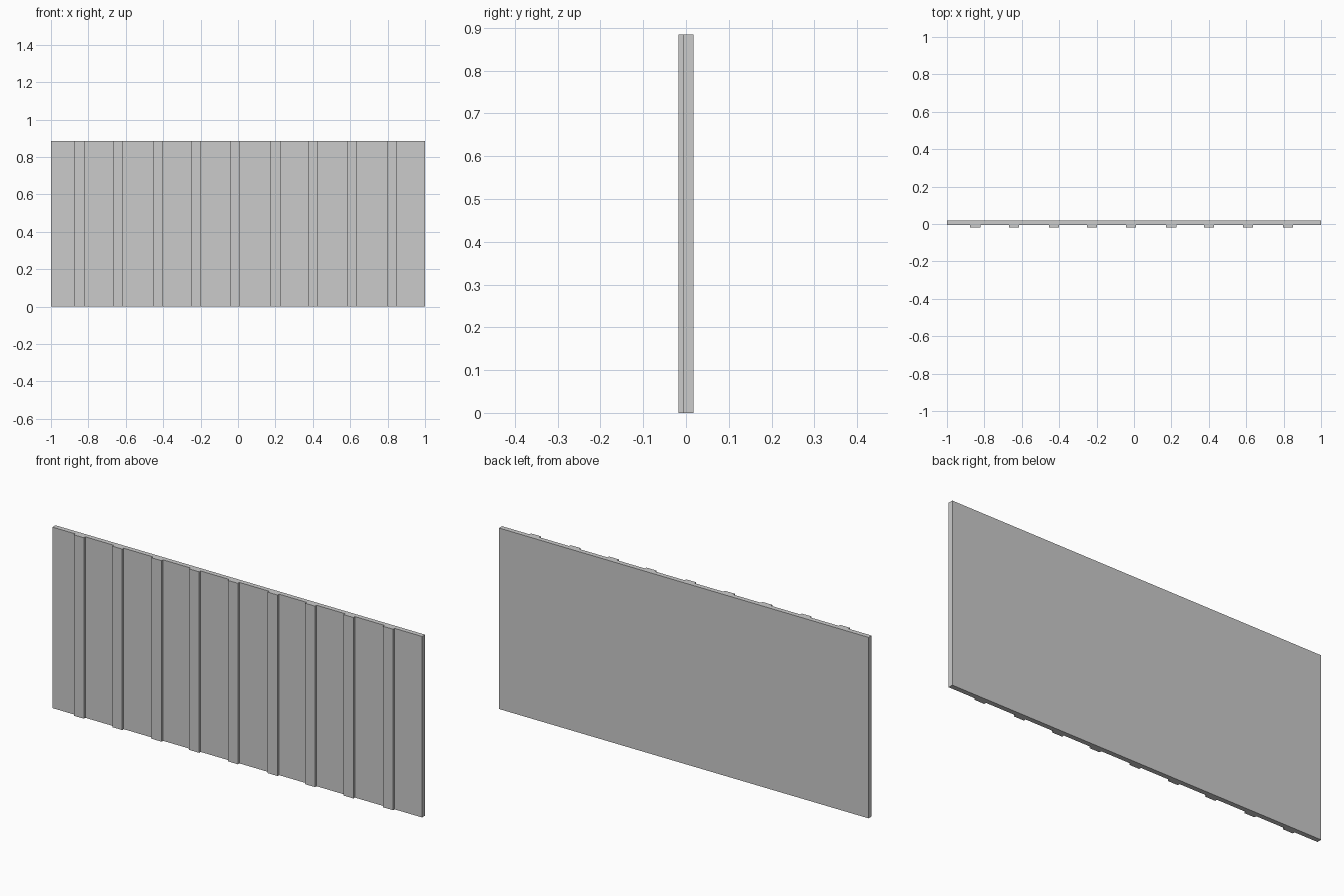
import bpy

if "Cube" in bpy.data.objects:
    bpy.data.objects.remove(bpy.data.objects["Cube"])

HEIGHT = 0.885
BACK, FACE, FRONT = 0.0175, -0.006, -0.0175


def box(name, x0, x1, y0, y1, z0, z1):
    bpy.ops.mesh.primitive_cube_add(
        size=1, location=((x0 + x1) / 2, (y0 + y1) / 2, (z0 + z1) / 2))
    ob = bpy.context.object
    ob.name = name
    ob.scale = (x1 - x0, y1 - y0, z1 - z0)
    bpy.ops.object.transform_apply(location=False, rotation=False, scale=True)
    return ob


# Flat backing board
box("wall_panel", -1, 1, FACE, BACK, 0, HEIGHT)

# Vertical battens on the front face, slightly uneven spacing
centres = [-0.849, -0.641, -0.428, -0.225, -0.016, 0.199, 0.402, 0.610, 0.824]
for i, x in enumerate(centres, 1):
    box(f"batten_{i}", x - 0.027, x + 0.027, FRONT, FACE, 0, HEIGHT)
